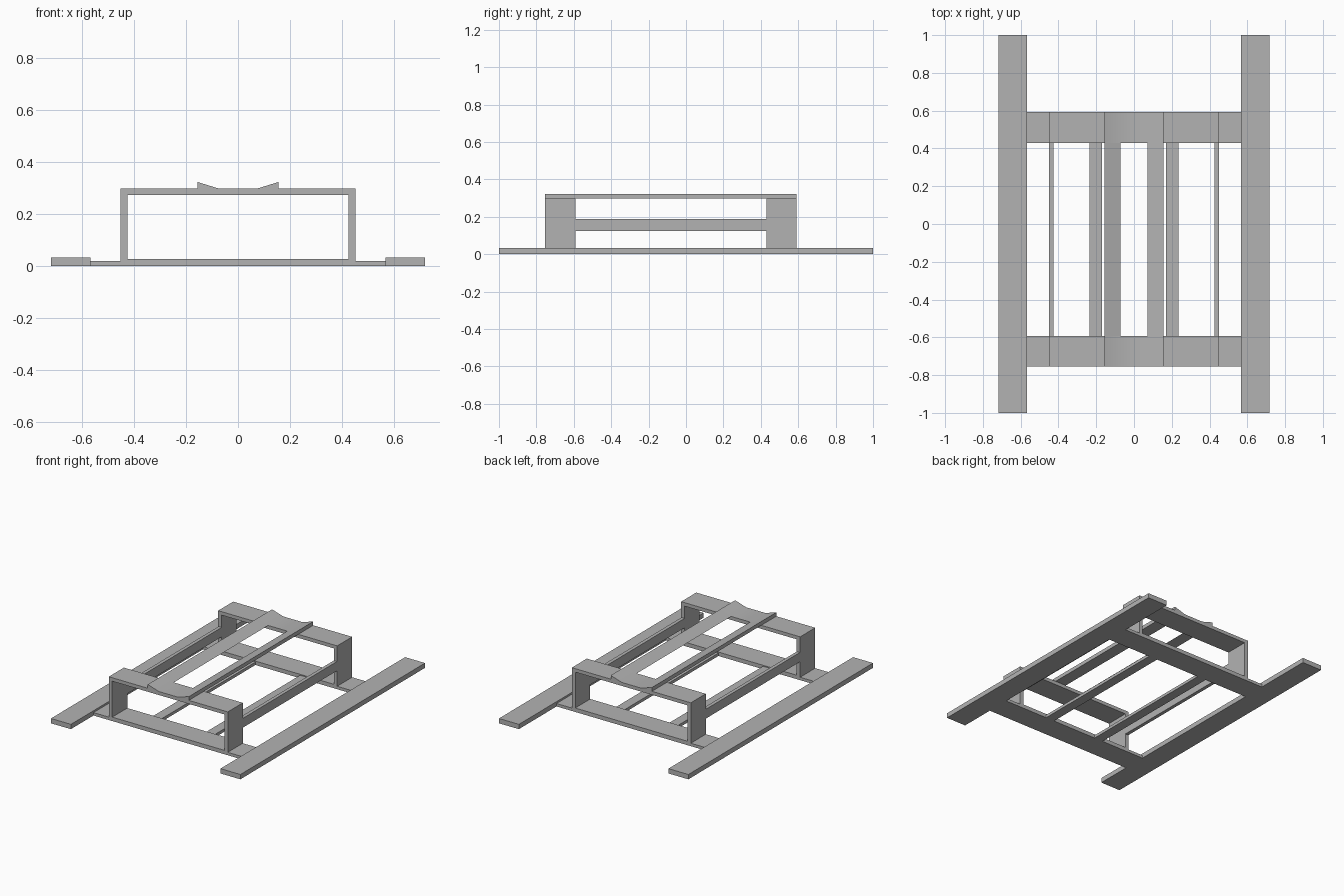
import bpy
import bmesh
from math import radians

cube = bpy.data.objects.get("Cube")
if cube:
    bpy.data.objects.remove(cube, do_unlink=True)

grey = bpy.data.materials.new("plain grey")
grey.use_nodes = True
colour = (0.45, 0.45, 0.45, 1)
grey.diffuse_color = colour
grey.node_tree.nodes["Principled BSDF"].inputs["Base Color"].default_value = colour


def prism(name, outline, y0, y1):
    """Extrude an x-z outline from y0 to y1."""
    bm = bmesh.new()
    face = bm.faces.new([bm.verts.new((x, y0, z)) for x, z in outline])
    res = bmesh.ops.extrude_face_region(bm, geom=[face])
    verts = [g for g in res["geom"] if isinstance(g, bmesh.types.BMVert)]
    bmesh.ops.translate(bm, verts=verts, vec=(0, y1 - y0, 0))
    bmesh.ops.recalc_face_normals(bm, faces=bm.faces)
    mesh = bpy.data.meshes.new(name)
    bm.to_mesh(mesh)
    bm.free()
    mesh.materials.append(grey)
    obj = bpy.data.objects.new(name, mesh)
    bpy.context.collection.objects.link(obj)
    return obj


def box(name, x0, x1, y0, y1, z0, z1):
    return prism(name, [(x0, z0), (x1, z0), (x1, z1), (x0, z1)], y0, y1)


def mirrored(half):
    """Close a right-hand half outline with its mirror image."""
    return half + [(-x, z) for x, z in reversed(half)]


FRONT = (-0.755, -0.592)
BACK = (0.43, 0.592)
INNER, OUTER = 0.425, 0.451
TIE, TOP, CROWN = 0.02, 0.297, 0.323

# Portal frames with a shallow saddle on top, standing on stepped cross ties
portal = mirrored([(INNER, 0.273), (INNER, TIE), (OUTER, TIE), (OUTER, TOP),
                   (0.156, TOP), (0.156, CROWN), (0.072, TOP)])
tie = mirrored([(0.567, 0), (0.567, TIE), (INNER, TIE), (INNER, 0.027)])
for end, (y0, y1) in (("front", FRONT), ("back", BACK)):
    frame = prism(end + "_portal_frame", portal, y0, y1)
    bpy.ops.object.select_all(action='DESELECT')
    frame.select_set(True)
    bpy.context.view_layer.objects.active = frame
    bpy.ops.object.shade_smooth_by_angle(angle=radians(30))
    prism(end + "_cross_tie", tie, y0, y1)

# Lengthwise members on each side
gap = (FRONT[1], BACK[0])
for side, s in (("left", 1), ("right", -1)):
    box(side + "_ground_runner", s * 0.567, s * 0.718, -1, 1, 0, 0.033)
    box(side + "_side_rail", s * INNER, s * 0.449, *gap, 0.125, 0.189)
    box(side + "_floor_bar", s * 0.169, s * 0.235, *gap, 0, TIE)
    prism(side + "_wedge_rail",
          [(s * 0.156, TOP), (s * 0.156, CROWN), (s * 0.072, TOP)], *gap)
